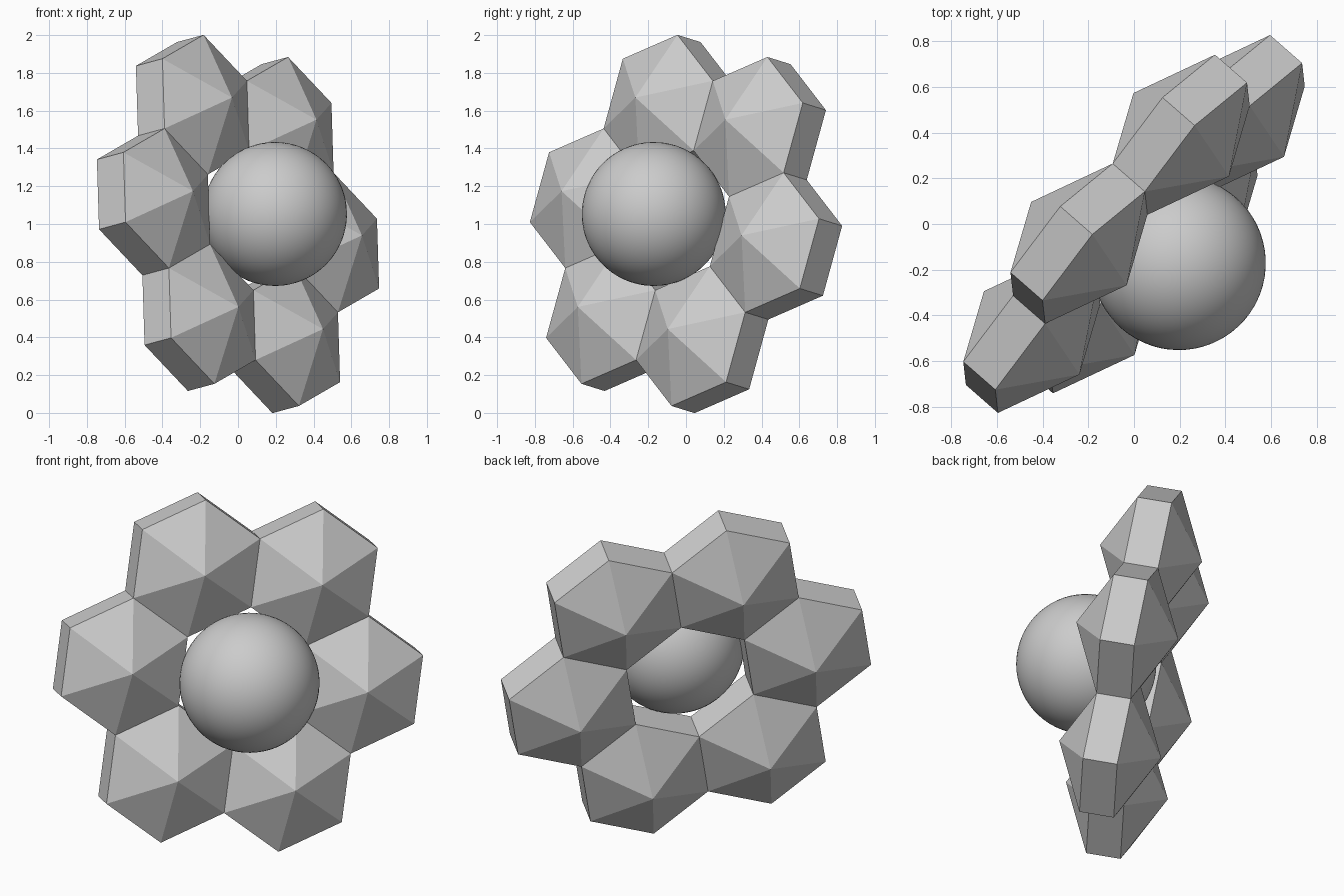
import bpy, bmesh
from math import cos, sin, pi, sqrt
from mathutils import Vector, Matrix

if "Cube" in bpy.data.objects:
    bpy.data.objects.remove(bpy.data.objects["Cube"])

RING = 0.664            # ring centre to cell centre
HEX = RING / sqrt(3)    # hexagon circumradius, neighbours share a wall
RIM = 0.095             # half height of the straight wall
TIP = 0.283             # height of the pyramid tip

# Tilted frame of the ring
n = Vector((0.738, -0.644, 0.20)).normalized()
x = Vector((0.445, 0.4775, -0.1175))
x = (x - n * x.dot(n)).normalized()
y = n.cross(x)
frame = Matrix.Translation((0, 0, 1)) @ Matrix((x, y, n)).transposed().to_4x4()


def make_object(name, bm, matrix):
    bmesh.ops.recalc_face_normals(bm, faces=bm.faces)
    mesh = bpy.data.meshes.new(name)
    bm.to_mesh(mesh)
    bm.free()
    obj = bpy.data.objects.new(name, mesh)
    obj.matrix_world = matrix
    bpy.context.collection.objects.link(obj)
    return obj


def hex_cell(name, matrix):
    bm = bmesh.new()
    angles = [pi / 6 + i * pi / 3 for i in range(6)]
    low, high = [[bm.verts.new((HEX * cos(a), HEX * sin(a), h)) for a in angles]
                 for h in (-RIM, RIM)]
    back, front = bm.verts.new((0, 0, -TIP)), bm.verts.new((0, 0, TIP))
    for i in range(6):
        j = (i + 1) % 6
        bm.faces.new((low[i], low[j], high[j], high[i]))
        bm.faces.new((high[i], high[j], front))
        bm.faces.new((low[j], low[i], back))
    return make_object(name, bm, matrix)


# Six pointed hexagonal cells around an open centre
for k in range(6):
    a = k * pi / 3
    hex_cell(f"hex_cell_{k + 1}",
             frame @ Matrix.Translation((RING * cos(a), RING * sin(a), 0)))

# Smooth ball in front of the opening
bm = bmesh.new()
bmesh.ops.create_uvsphere(bm, u_segments=64, v_segments=32, radius=0.381)
for f in bm.faces:
    f.smooth = True
make_object("centre_ball", bm, frame @ Matrix.Translation((0, 0, 0.265)))
